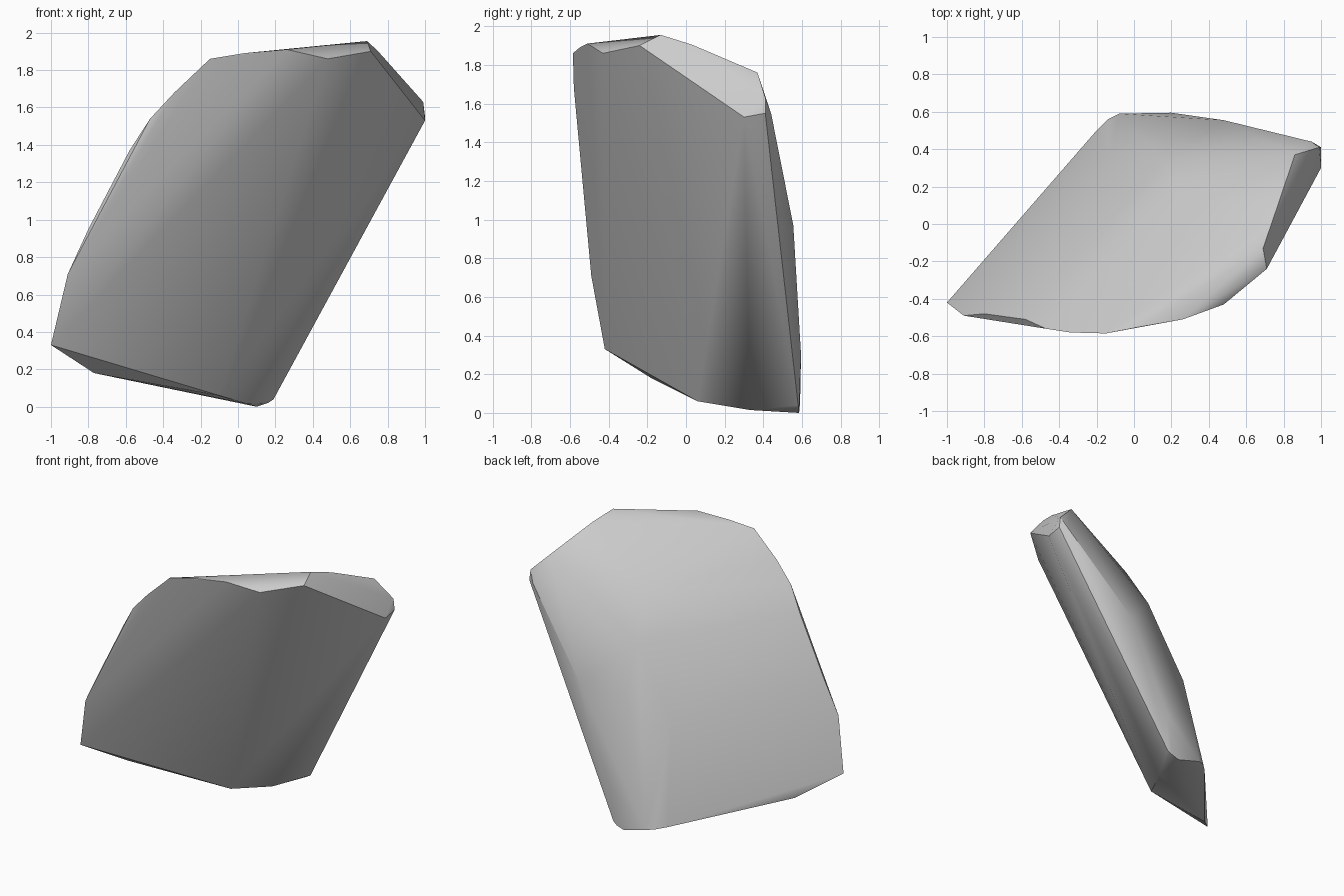
import bpy, bmesh, math

cube = bpy.data.objects.get("Cube")
if cube:
    bpy.data.objects.remove(cube, do_unlink=True)

# Corner points of the slanted stone slab, grouped by region
left_edge = [(-1, -.42, .33), (-.91, -.49, .71), (-.8, -.48, .95), (-.58, -.51, 1.37),
             (-.47, -.56, 1.54), (-.34, -.58, 1.68)]
top_rim = [(-.15, -.585, 1.86), (.03, -.55, 1.89), (.26, -.51, 1.91), (.48, -.43, 1.86),
           (.71, -.24, 1.9), (.69, -.13, 1.955), (.745, .03, 1.905)]
right_corner = [(.86, .37, 1.76), (.99, .41, 1.63), (1, .3, 1.53), (1, .41, 1.55), (.95, .44, 1.55)]
back_bulge = [(-.13, .36, .8), (.18, .45, .95), (.62, .37, 1.5), (.16, .34, 1.3),
              (.22, .18, 1.59), (.48, .555, .97), (.2, .595, .3)]
base = [(-.1, .06, .06), (-.77, -.18, .18), (.19, .58, .04), (.16, .585, .02), (.1, .585, 0),
        (-.08, .59, .05), (-.14, .56, .06), (-.2, .5, .07), (.05, .33, .015)]

# Wrap the points in one convex solid
bm = bmesh.new()
for p in left_edge + top_rim + right_corner + back_bulge + base:
    bm.verts.new(p)
hull = bmesh.ops.convex_hull(bm, input=bm.verts[:])
loose = {g for g in hull["geom_interior"] + hull["geom_unused"] if isinstance(g, bmesh.types.BMVert)}
bmesh.ops.delete(bm, geom=list(loose), context="VERTS")
bmesh.ops.dissolve_limit(bm, angle_limit=math.radians(1), verts=bm.verts[:], edges=bm.edges[:])
bmesh.ops.recalc_face_normals(bm, faces=bm.faces[:])
mesh = bpy.data.meshes.new("stone_slab")
bm.to_mesh(mesh)
bm.free()

# Plain grey stone
grey = bpy.data.materials.new("stone_grey")
grey.use_nodes = True
grey.diffuse_color = (.6, .6, .6, 1)
grey.node_tree.nodes["Principled BSDF"].inputs["Base Color"].default_value = (.6, .6, .6, 1)
mesh.materials.append(grey)

slab = bpy.data.objects.new("stone_slab", mesh)
bpy.context.collection.objects.link(slab)
bpy.ops.object.select_all(action="DESELECT")
slab.select_set(True)
bpy.context.view_layer.objects.active = slab
bpy.ops.object.shade_smooth_by_angle(angle=math.radians(30))
